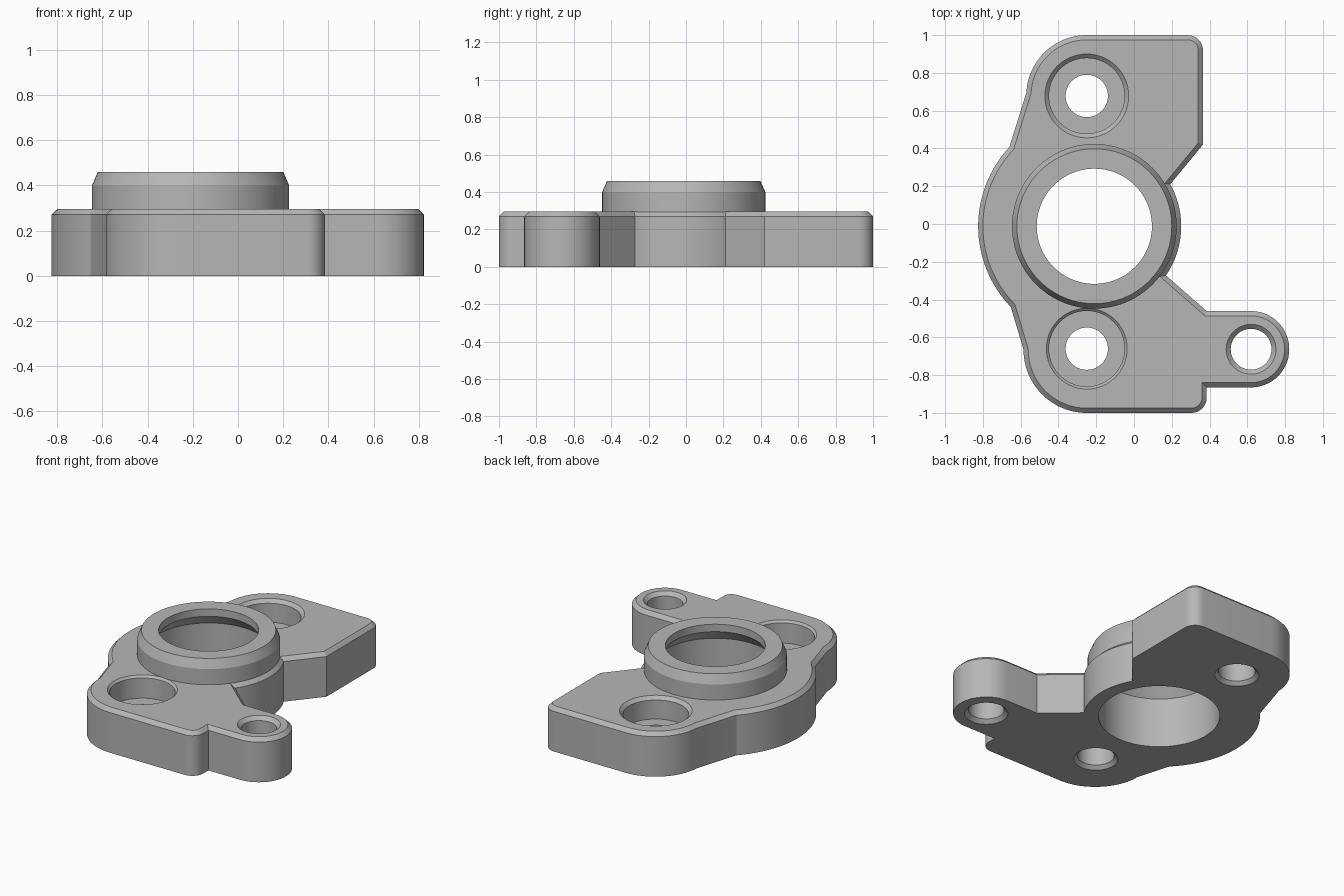
import bpy, bmesh
from math import cos, sin, radians, tau

cube = bpy.data.objects.get("Cube")
if cube:
    bpy.data.objects.remove(cube, do_unlink=True)

grey = bpy.data.materials.new("machined grey")
colour = (0.47, 0.47, 0.47, 1)
grey.diffuse_color = colour
grey.use_nodes = True
grey.node_tree.nodes["Principled BSDF"].inputs["Base Color"].default_value = colour

TOP = 0.295       # plate thickness
CH = 0.025        # edge chamfer
BORE = (-0.21, -0.012)


def arc(cx, cy, r, start, end, steps):
    angles = [radians(start + (end - start) * i / steps) for i in range(steps + 1)]
    return [(cx + r * cos(a), cy + r * sin(a)) for a in angles]


def to_object(name, bm):
    bmesh.ops.recalc_face_normals(bm, faces=bm.faces)
    mesh = bpy.data.meshes.new(name)
    bm.to_mesh(mesh)
    bm.free()
    mesh.materials.append(grey)
    obj = bpy.data.objects.new(name, mesh)
    bpy.context.collection.objects.link(obj)
    return obj


def turned(name, centre, profile, sides=96):
    """Solid of revolution from (radius, height) pairs, capped at both ends."""
    bm = bmesh.new()
    rings = [[bm.verts.new((centre[0] + r * cos(tau * i / sides),
                            centre[1] + r * sin(tau * i / sides), z))
              for i in range(sides)] for r, z in profile]
    for low, high in zip(rings, rings[1:]):
        for i in range(sides):
            j = (i + 1) % sides
            bm.faces.new((low[i], low[j], high[j], high[i]))
    bm.faces.new(rings[0])
    bm.faces.new(rings[-1])
    return to_object(name, bm)


def combine(target, tool, operation):
    tool.hide_render = True
    mod = target.modifiers.new(operation, "BOOLEAN")
    mod.operation = operation
    mod.solver = "EXACT"
    mod.object = tool
    bpy.context.view_layer.objects.active = target
    bpy.ops.object.modifier_apply(modifier=mod.name)
    bpy.data.objects.remove(tool, do_unlink=True)


# Plate outline, counter-clockwise from the back right corner
outline = (
    arc(0.285, 0.92, 0.08, 0, 90, 8)
    + arc(-0.25, 0.68, 0.32, 90, 177, 24)
    + arc(*BORE, 0.615, 137, 224, 32)
    + arc(-0.25, -0.665, 0.335, 180, 270, 24)
    + arc(0.305, -0.92, 0.08, -90, 0, 8)
    + [(0.385, -0.865)]
    + arc(0.62, -0.663, 0.202, -90, 90, 32)
    + [(0.385, -0.461)]
    + arc(*BORE, 0.46, -34.5, 29, 24)
    + [(0.365, 0.42)]
)
bm = bmesh.new()
base = bm.faces.new([bm.verts.new((x, y, 0)) for x, y in outline])
moved = bmesh.ops.extrude_face_region(bm, geom=[base], use_keep_orig=True)["geom"]
bmesh.ops.translate(bm, vec=(0, 0, TOP),
                    verts=[g for g in moved if isinstance(g, bmesh.types.BMVert)])
bmesh.ops.recalc_face_normals(bm, faces=bm.faces)
rim = [e for e in bm.edges if all(v.co.z > TOP / 2 for v in e.verts)]
bmesh.ops.bevel(bm, geom=rim, offset=CH, offset_type="OFFSET", segments=1,
                profile=0.5, affect="EDGES", clamp_overlap=False)
bracket = to_object("bracket_plate", bm)

# Raised collar around the bore
combine(bracket, turned("collar", BORE, [(0.436, 0.1), (0.436, 0.40),
                                         (0.41, 0.46)]), "UNION")

# Main bore, narrowing to a lip at the top
combine(bracket, turned("bore_cutter", BORE, [(0.37, -0.1), (0.37, 0.335),
                                              (0.305, 0.41), (0.305, 0.6)]), "DIFFERENCE")

# Counterbored mounting holes
for y, mouth in ((0.678, 0.222), (-0.66, 0.214)):
    profile = [(0.135, -0.1), (0.135, 0), (0.112, 0.023), (0.112, 0.145), (0.2, 0.145),
               (0.2, TOP + 0.2 - mouth), (mouth, TOP), (mouth, TOP + 0.01)]
    combine(bracket, turned("mount_cutter", (-0.25, y), profile, 64), "DIFFERENCE")

# Small chamfered hole in the side lug
profile = [(0.132, -0.1), (0.132, 0), (0.108, 0.024), (0.108, TOP - 0.024),
           (0.132, TOP), (0.132, 0.5)]
combine(bracket, turned("lug_cutter", (0.62, -0.663), profile, 64), "DIFFERENCE")

# Smooth the curved walls, keep machined edges crisp
bpy.ops.object.select_all(action="DESELECT")
bracket.select_set(True)
bpy.context.view_layer.objects.active = bracket
bpy.ops.object.shade_smooth_by_angle(angle=radians(20))
